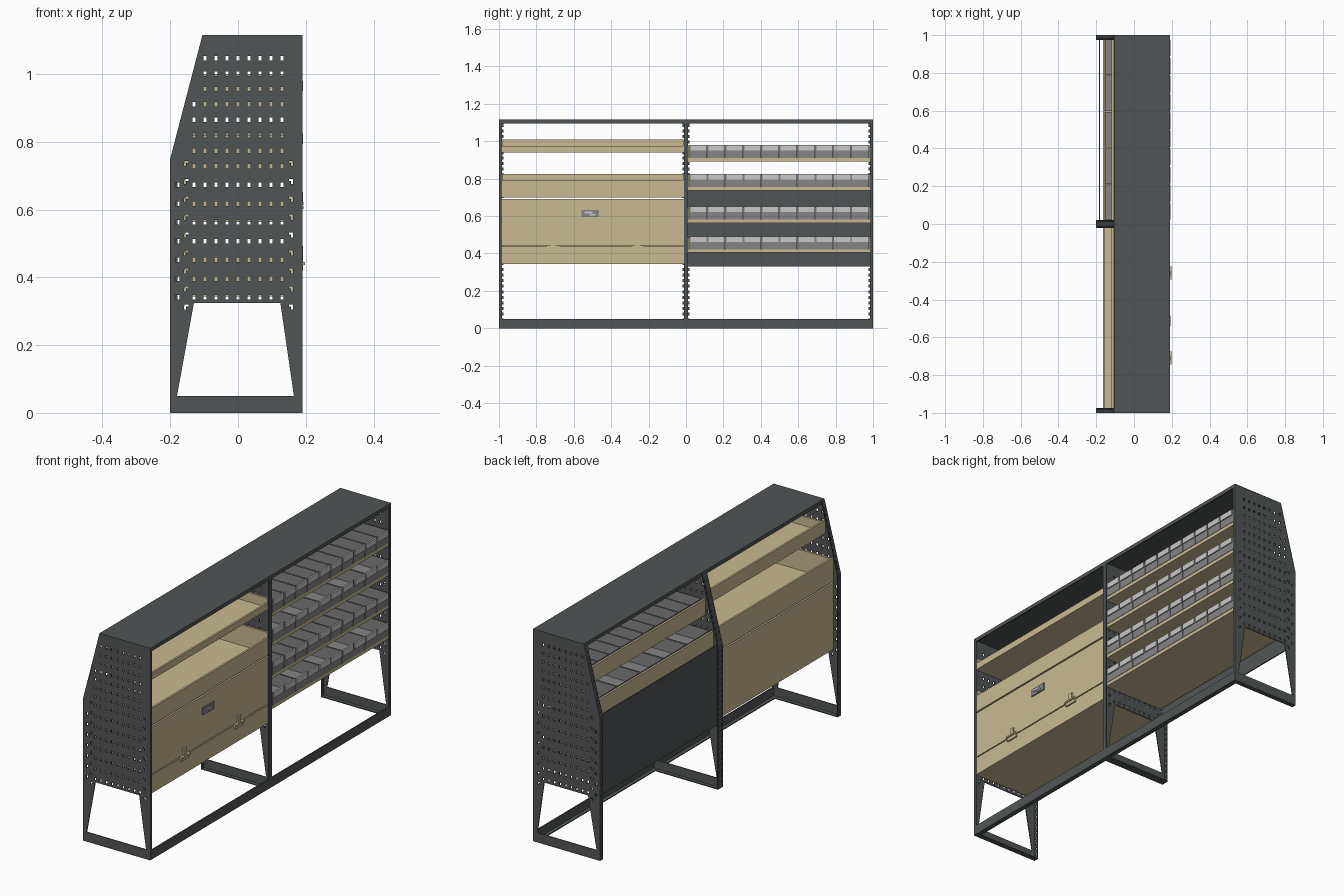
import bpy, bmesh
from mathutils import Matrix, Vector

if "Cube" in bpy.data.objects:
    bpy.data.objects.remove(bpy.data.objects["Cube"])


def material(name, rgb):
    m = bpy.data.materials.new(name)
    m.use_nodes = True
    m.diffuse_color = (*rgb, 1)
    m.node_tree.nodes["Principled BSDF"].inputs["Base Color"].default_value = (*rgb, 1)
    return m


STEEL = material("dark steel", (0.083, 0.091, 0.094))
WOOD = material("plywood", (0.584, 0.491, 0.287))
GREY = material("bin grey", (0.235, 0.235, 0.24))
LIGHT = material("label light grey", (0.578, 0.578, 0.578))


def add(name, bm, mat):
    mesh = bpy.data.meshes.new(name)
    bm.to_mesh(mesh)
    bm.free()
    mesh.materials.append(mat)
    ob = bpy.data.objects.new(name, mesh)
    bpy.context.scene.collection.objects.link(ob)
    return ob


def box(name, x, y, z, mat, open_top=False):
    """Box from (min, max) ranges, optionally a thin-walled open tub."""
    bm = bmesh.new()
    bmesh.ops.create_cube(bm, size=1)
    for v in bm.verts:
        v.co = [r[0] if c < 0 else r[1] for c, r in zip(v.co, (x, y, z))]
    if open_top:
        bm.normal_update()
        top = [f for f in bm.faces if f.normal.z > 0.5]
        bmesh.ops.delete(bm, geom=top, context='FACES_ONLY')
    ob = add(name, bm, mat)
    if open_top:
        mod = ob.modifiers.new("walls", 'SOLIDIFY')
        mod.thickness, mod.offset = 0.004, -1
    return ob


def sheet(name, outlines, holes, origin, u, v, thickness=0.005):
    """Flat sheet in the u-v plane with rectangular holes (u, v, half width, half height)."""
    bm = bmesh.new()
    for pts in outlines:
        bm.faces.new([bm.verts.new((a, b, 0)) for a, b in pts])
    us = {round(h[0] + s * h[2], 4) for h in holes for s in (-1, 1)}
    vs = {round(h[1] + s * h[3], 4) for h in holes for s in (-1, 1)}
    for cuts, normal in ((us, Vector((1, 0, 0))), (vs, Vector((0, 1, 0)))):
        for c in sorted(cuts):
            bmesh.ops.bisect_plane(bm, geom=bm.verts[:] + bm.edges[:] + bm.faces[:],
                                   plane_co=normal * c, plane_no=normal, dist=1e-6)

    def in_hole(p):
        return any(abs(p.x - a) < w and abs(p.y - b) < h for a, b, w, h in holes)

    gone = [f for f in bm.faces if in_hole(f.calc_center_median())]
    bmesh.ops.delete(bm, geom=gone, context='FACES')
    u, v = Vector(u).normalized(), Vector(v).normalized()
    frame = Matrix((u, v, u.cross(v))).transposed().to_4x4()
    bm.transform(Matrix.Translation(origin) @ frame)
    ob = add(name, bm, STEEL)
    mod = ob.modifiers.new("thickness", 'SOLIDIFY')
    mod.thickness, mod.offset = thickness, 0
    return ob


BACK, FRONT, TOP = -0.2, 0.19, 1.115
KNEE, TOP_BACK = 0.75, -0.105

# Perforated side panels: upper plate, two tapering legs and a foot bar
plate = [(BACK, 0.325), (FRONT, 0.325), (FRONT, TOP), (TOP_BACK, TOP), (BACK, KNEE)]
rear_leg = [(BACK, 0.05), (-0.18, 0.05), (-0.13, 0.325), (BACK, 0.325)]
fore_leg = [(0.165, 0.05), (FRONT, 0.05), (FRONT, 0.325), (0.125, 0.325)]
foot = [(BACK, 0), (FRONT, 0), (FRONT, 0.05), (BACK, 0.05)]
rows = [1.047 - 0.0455 * i for i in range(8)] + [0.673 - 0.0553 * i for i in range(7)]
holes = []
for z in rows:
    first = -3 if z > 0.93 else -4
    holes += [(0.0325 * i, z, 0.005, 0.0065) for i in range(first, 5)]
    if z < 0.7:
        holes.append((-0.178, z, 0.006, 0.0065))
for i in range(9):
    z = 0.737 - 0.053 * i
    for x, s in ((-0.152, -1), (0.156, 1)):
        holes += [(x, z + 0.004, 0.006, 0.003), (x + s * 0.004, z - 0.003, 0.003, 0.005)]

for name, y, lo, hi, slots in (("right_end", -0.997, -1, -0.975, [-0.981]),
                               ("middle", 0, -0.02, 0.02, [-0.014, 0.014]),
                               ("left_end", 0.997, 0.975, 1, [0.981])):
    sheet(name + "_panel", [plate, rear_leg, fore_leg, foot], holes,
          (0, y, 0), (1, 0, 0), (0, 0, 1))
    # Slotted rear flange, upright below and sloping above
    slope = Vector((TOP_BACK - BACK, 0, TOP - KNEE))
    for part, base, along in (("lower", (BACK + 0.0025, 0, 0), Vector((0, 0, KNEE))),
                              ("upper", (BACK + 0.0025, 0, KNEE), slope)):
        n = along.length
        marks = [(s, 0.03 * k, 0.004, 0.007) for s in slots for k in range(1, int(n / 0.03))]
        sheet(f"{name}_{part}_rear_flange", [[(lo, 0), (hi, 0), (hi, n), (lo, n)]],
              marks, base, (0, 1, 0), along)
    # Plain front and foot flanges
    f_lo, f_hi = max(lo, y - 0.012), min(hi, y + 0.012)
    box(name + "_front_flange", (FRONT - 0.006, FRONT), (f_lo, f_hi), (0, TOP), STEEL)
    box(name + "_foot_flange", (BACK, FRONT), (lo, hi), (0, 0.005), STEEL)

# Roof with turned-down lips, and the front floor rail
box("roof", (TOP_BACK, FRONT), (-1, 1), (TOP - 0.006, TOP), STEEL)
box("roof_front_lip", (FRONT - 0.006, FRONT), (-1, 1), (TOP - 0.02, TOP), STEEL)
box("roof_rear_lip", (TOP_BACK, TOP_BACK + 0.006), (-1, 1), (TOP - 0.02, TOP), STEEL)
box("floor_rail", (FRONT - 0.006, FRONT), (-1, 1), (0, 0.05), STEEL)
box("floor_rail_flange", (FRONT - 0.025, FRONT), (-1, 1), (0, 0.005), STEEL)


def tray(name, x, y, z, back_top, end_top, front_top, base=0.012):
    """Plywood tray with separate heights for the back, ends and front."""
    t = 0.01
    box(name + "_base", x, y, (z, z + base), WOOD)
    box(name + "_back", (x[0], x[0] + t), y, (z, back_top), WOOD)
    for side, a in (("right", y[0]), ("left", y[1] - t)):
        box(f"{name}_{side}_side", x, (a, a + t), (z, end_top), WOOD)
    if front_top:
        box(name + "_front", (x[1] - t, x[1]), y, (z, front_top), WOOD)


# Cabinet bay: two open trays, a low box and a drop-down door
BAY_A, BAY_B = (-0.99, -0.006), (0.006, 0.99)
REAR, FACE = -0.165, 0.184
tray("top_tray", (-0.118, FACE), BAY_A, 0.94, 1.01, 1.0, 0.975)
tray("middle_tray", (REAR, FACE), BAY_A, 0.7, 0.825, 0.82, 0.79)
tray("cabinet", (REAR, FACE), BAY_A, 0.343, 0.692, 0.44, 0.438)
box("cabinet_door", (FACE - 0.01, FACE), BAY_A, (0.443, 0.692), WOOD)

# Door hinges and latch
for i, y in enumerate((-0.71, -0.26)):
    box(f"hinge_{i}_upper_strap", (FACE, 0.192), (y - 0.012, y + 0.012), (0.445, 0.48), WOOD)
    box(f"hinge_{i}_lower_strap", (FACE, 0.192), (y - 0.035, y + 0.035), (0.42, 0.437), WOOD)
    box(f"hinge_{i}_pin", (FACE, 0.198), (y - 0.035, y + 0.035), (0.437, 0.445), WOOD)
box("latch_plate", (FACE, 0.19), (-0.56, -0.465), (0.595, 0.633), GREY)
box("latch_handle", (0.19, 0.194), (-0.542, -0.5), (0.613, 0.623), LIGHT)
box("latch_catch", (0.19, 0.194), (-0.515, -0.485), (0.602, 0.61), LIGHT)

# Bin bay: four shelves of open bins, narrow and wide rows in turn
for i, (z, count) in enumerate(((0.892, 10), (0.736, 5), (0.564, 10), (0.404, 5))):
    rear = -0.118 if i == 0 else REAR
    tray(f"shelf_{i}", (rear, FACE), BAY_B, z, z + 0.085, z + 0.08, 0, base=0.018)
    start, width = 0.018, 0.962 / count
    for k in range(count):
        a = start + k * width
        y = (a + 0.002, a + width - 0.002)
        box(f"bin_{i}_{k}", (rear + 0.012, 0.186), y, (z + 0.018, z + 0.088), GREY, open_top=True)
        # Label strips along the bin front, two on the wide bins
        n = 10 // count
        for j in range(n):
            b = a + j * width / n
            box(f"bin_label_{i}_{k}_{j}", (0.186, 0.192), (b + 0.005, b + width / n - 0.005),
                (z + 0.058, z + 0.088), LIGHT)

# Steel sheet closing the lower back of the bin bay
box("bin_bay_back_panel", (-0.185, -0.179), (0.003, 0.997), (0.33, KNEE), STEEL)
